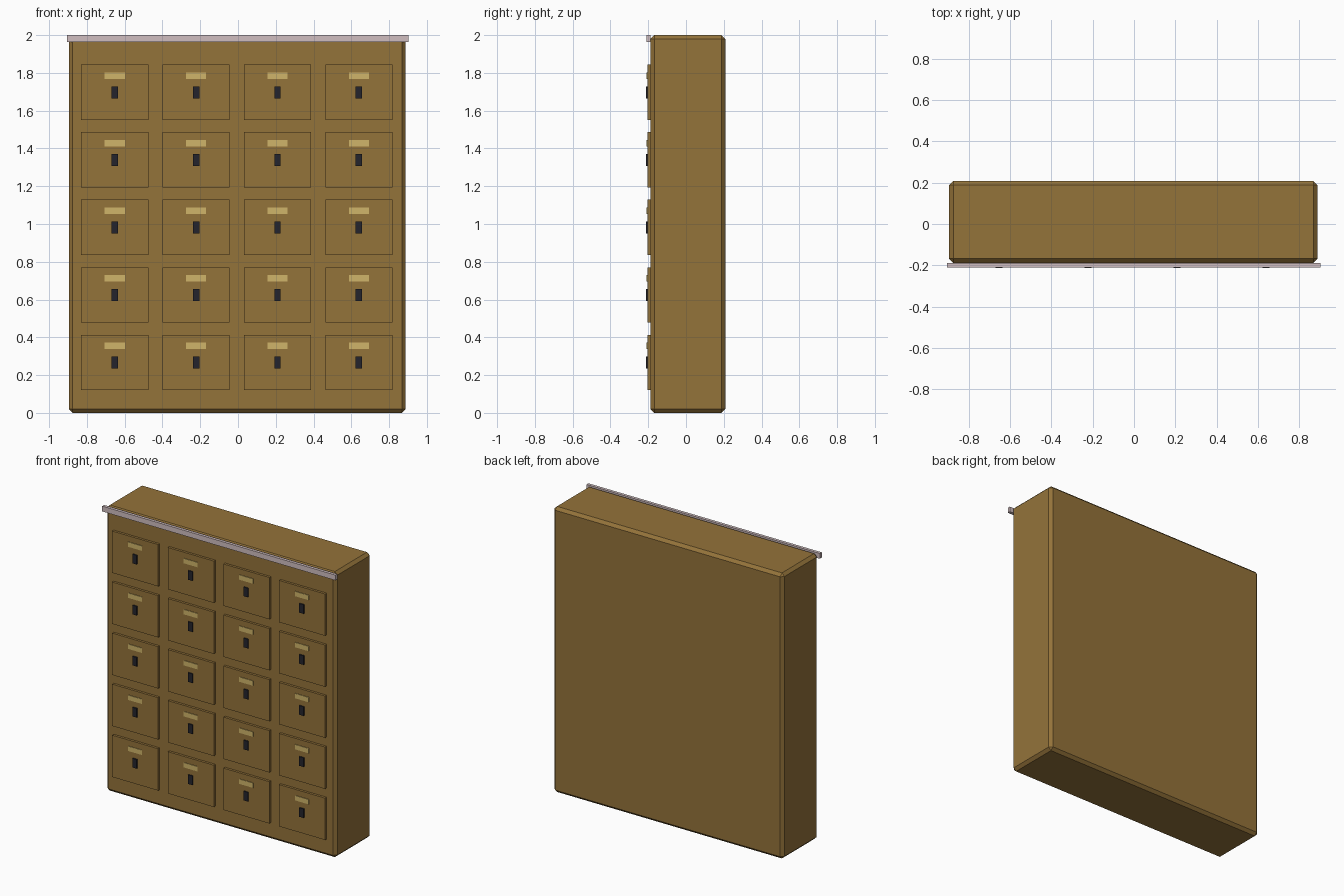
import bpy

if "Cube" in bpy.data.objects:
    bpy.data.objects.remove(bpy.data.objects["Cube"], do_unlink=True)


def linear(c):
    c /= 255
    return c / 12.92 if c <= 0.04045 else ((c + 0.055) / 1.055) ** 2.4


def material(name, rgb):
    mat = bpy.data.materials.new(name)
    color = [linear(c) for c in rgb] + [1]
    mat.use_nodes = True
    mat.diffuse_color = color
    mat.node_tree.nodes["Principled BSDF"].inputs["Base Color"].default_value = color
    return mat


wood = material("brown wood", (148, 115, 58))
brass = material("pale brass", (208, 181, 106))
steel = material("pinkish grey metal", (208, 190, 192))
dark = material("dark iron", (36, 36, 44))


def box(name, mat, x, y, z, bevel=0):
    """Box from (min, max) spans on each axis."""
    spans = (x, y, z)
    bpy.ops.mesh.primitive_cube_add(size=1, location=[sum(s) / 2 for s in spans])
    obj = bpy.context.object
    obj.name = name
    obj.scale = [s[1] - s[0] for s in spans]
    bpy.ops.object.transform_apply(location=False, rotation=False, scale=True)
    obj.data.materials.append(mat)
    if bevel:
        mod = obj.modifiers.new("chamfer", "BEVEL")
        mod.width = bevel
        mod.segments = 1
    return obj


def around(center, size):
    return (center - size / 2, center + size / 2)


# Cabinet body with chamfered edges, and the rail along its top front edge
box("cabinet_body", wood, (-0.895, 0.888), (-0.188, 0.208), (0, 2), bevel=0.02)
box("top_rail", steel, (-0.905, 0.903), (-0.21, -0.189), (1.963, 2))

# Grid of drawers, each with a label plate and a pull
for row in range(5):
    z = 0.267 + row * 0.3575
    for col in range(4):
        x = -0.653 + col * 0.431
        tag = f"_{row + 1}_{col + 1}"
        box("drawer_front" + tag, wood, around(x, 0.356), (-0.205, -0.186), around(z, 0.293))
        box("label_plate" + tag, brass, around(x, 0.107), (-0.209, -0.2), around(z + 0.088, 0.034))
        box("drawer_pull" + tag, dark, around(x, 0.034), (-0.213, -0.2), around(z - 0.001, 0.064))
